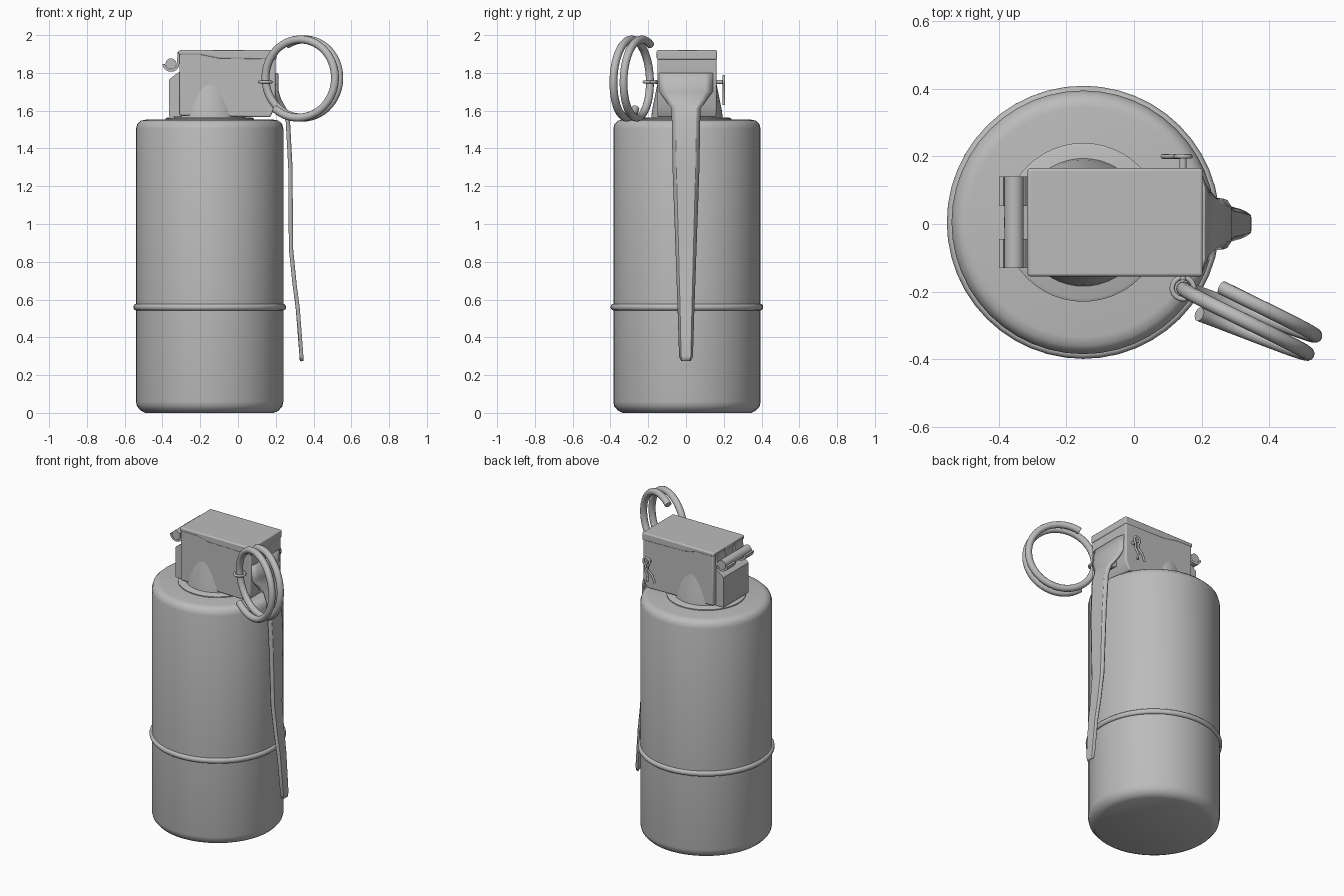
import bpy, bmesh, math
from mathutils import Vector, Matrix

if "Cube" in bpy.data.objects:
    bpy.data.objects.remove(bpy.data.objects["Cube"], do_unlink=True)

GREY = (0.5, 0.5, 0.5, 1)
metal = bpy.data.materials.new("plain_grey")
metal.use_nodes = True
metal.diffuse_color = GREY
metal.node_tree.nodes["Principled BSDF"].inputs["Base Color"].default_value = GREY

CX, CY = -0.15, 0.005


def finish(name, bm, angle=35, bevel=0):
    bmesh.ops.recalc_face_normals(bm, faces=bm.faces)
    mesh = bpy.data.meshes.new(name)
    bm.to_mesh(mesh)
    bm.free()
    mesh.materials.append(metal)
    ob = bpy.data.objects.new(name, mesh)
    bpy.context.collection.objects.link(ob)
    bpy.ops.object.select_all(action='DESELECT')
    ob.select_set(True)
    bpy.context.view_layer.objects.active = ob
    if bevel:
        mod = ob.modifiers.new("bevel", 'BEVEL')
        mod.width, mod.segments = bevel, 3
    bpy.ops.object.shade_smooth_by_angle(angle=math.radians(angle))
    return ob


def lathe(name, profile, sides=48):
    """Spin (radius, z) points about the can's axis."""
    bm = bmesh.new()
    rings = []
    for r, z in profile:
        rings.append([bm.verts.new((CX + r * math.cos(math.tau * i / sides),
                                    CY + r * math.sin(math.tau * i / sides), z))
                      for i in range(sides)])
    for a, b in zip(rings, rings[1:]):
        for i in range(sides):
            j = (i + 1) % sides
            bm.faces.new((a[i], a[j], b[j], b[i]))
    bm.faces.new(rings[0])
    bm.faces.new(rings[-1])
    return finish(name, bm)


def prism(name, outline, half, y=CY, bevel=0):
    """Extrude an (x, z) outline along y, to both sides of the given y."""
    bm = bmesh.new()
    face = bm.faces.new([bm.verts.new((x, y - half, z)) for x, z in outline])
    out = bmesh.ops.extrude_face_region(bm, geom=[face])
    verts = [v for v in out["geom"] if isinstance(v, bmesh.types.BMVert)]
    bmesh.ops.translate(bm, verts=verts, vec=(0, 2 * half, 0))
    return finish(name, bm, bevel=bevel)


def wire(name, points, radius, sides=12):
    """Round tube swept along a path, with flat end caps."""
    bm = bmesh.new()
    pts = [Vector(p) for p in points]
    rings = []
    normal = None
    for i, p in enumerate(pts):
        t = (pts[min(i + 1, len(pts) - 1)] - pts[max(i - 1, 0)]).normalized()
        normal = t.orthogonal() if normal is None else normal - t * normal.dot(t)
        normal.normalize()
        side = t.cross(normal)
        rings.append([bm.verts.new(p + radius * (normal * math.cos(math.tau * k / sides)
                                                 + side * math.sin(math.tau * k / sides)))
                      for k in range(sides)])
    for a, b in zip(rings, rings[1:]):
        for k in range(sides):
            j = (k + 1) % sides
            bm.faces.new((a[k], a[j], b[j], b[k]))
    bm.faces.new(rings[0])
    bm.faces.new(rings[-1])
    return finish(name, bm, angle=50)


# Can with rounded rims, and the bead around it
lathe("can_body", [(0.34, 0), (0.365, 0.012), (0.385, 0.035), (0.39, 0.06),
                   (0.39, 1.505), (0.383, 1.53), (0.365, 1.547), (0.34, 1.552)])
bead = [(0.39 + 0.014 * math.sin(a), 0.56 - 0.017 * math.cos(a))
        for a in (math.pi * i / 8 for i in range(9))]
lathe("can_bead", [(0.37, 0.543)] + bead + [(0.37, 0.577)])

# Collar and tapered neck under the fuze
lathe("collar", [(0.235, 1.545), (0.235, 1.558), (0.225, 1.563)])
lathe("neck", [(0.19, 1.555), (0.185, 1.6), (0.157, 1.74)])

# Fuze housing, its cover and the narrower rear block
prism("fuze_housing", [(-0.31, 1.575), (0.17, 1.565), (0.198, 1.62),
                       (0.198, 1.91), (-0.31, 1.91)], 0.157, bevel=0.008)
prism("fuze_cover", [(-0.315, 1.895), (-0.2, 1.895), (-0.1, 1.875), (0.203, 1.87),
                     (0.203, 1.92), (-0.315, 1.92)], 0.16, bevel=0.008)
prism("rear_block", [(-0.365, 1.57), (-0.3, 1.57), (-0.3, 1.81),
                     (-0.32, 1.8), (-0.365, 1.765)], 0.13)

# Hinge pin held by two curled hooks
PX, PZ = -0.355, 1.848
wire("hinge_pin", [(PX, CY - 0.135, PZ), (PX, CY + 0.135, PZ)], 0.029, 20)
arc = [math.radians(180 + 18 * i) for i in range(10)]
hook = ([(PX + 0.045 * math.cos(a), PZ + 0.042 * math.sin(a)) for a in arc]
        + [(PX + 0.05, 1.91), (PX + 0.036, 1.91)]
        + [(PX + 0.031 * math.cos(a), PZ + 0.03 * math.sin(a)) for a in reversed(arc)])
for name, s in (("front_hinge_hook", -1), ("back_hinge_hook", 1)):
    prism(name, hook, 0.043, CY + s * 0.092)

# Safety lever: a strip with folded edges, given as (x, z, half width)
path = [(0.207, 1.80, 0.142), (0.21, 1.70, 0.14), (0.222, 1.66, 0.11),
        (0.25, 1.61, 0.075), (0.27, 1.54, 0.072), (0.283, 1.3, 0.068),
        (0.286, 0.87, 0.052), (0.305, 0.68, 0.045), (0.322, 0.55, 0.04),
        (0.341, 0.3, 0.032), (0.342, 0.275, 0.02)]
bm = bmesh.new()
rows = [[bm.verts.new((x - fold, w * k, z)) for k, fold in
         ((-1, 0.012), (-0.72, 0), (0.72, 0), (1, 0.012))] for x, z, w in path]
for a, b in zip(rows, rows[1:]):
    for i in range(3):
        bm.faces.new((a[i], a[i + 1], b[i + 1], b[i]))
lever = finish("safety_lever", bm, angle=25)
thick = lever.modifiers.new("thickness", 'SOLIDIFY')
thick.thickness, thick.offset = 0.012, 0

# Bracket joining the lever head to the housing
prism("lever_bracket", [(0.19, 1.79), (0.205, 1.79), (0.208, 1.68),
                        (0.24, 1.61), (0.22, 1.6), (0.19, 1.62)], 0.07)

# Split pull ring: a coil of about one and three quarter turns
centre = Vector((0.335, -0.275, 1.77))
along, across = Vector((0.917, -0.4, 0)), Vector((0.4, 0.917, 0))
coil = []
STEPS = 90
for i in range(STEPS + 1):
    t = i / STEPS
    a = math.radians(115 - 610 * t + 5)
    depth = 0.058 * (0.5 - t) * 1.7
    coil.append(centre + 0.207 * (along * math.cos(a) + Vector((0, 0, math.sin(a))))
                + across * depth)
wire("pull_ring", coil, 0.021)

# Pin through the housing, with an eye around the ring
PIN_X, PIN_Z = 0.145, 1.752
wire("safety_pin", [(PIN_X, -0.165, PIN_Z), (PIN_X, 0.205, PIN_Z)], 0.011)
eye = [(PIN_X + 0.032 * math.cos(a), -0.19 + 0.032 * math.sin(a), PIN_Z)
       for a in (math.tau * i / 24 for i in range(25))]
wire("pin_eye", eye, 0.008, 8)

# Hairpin clip: open loop at the top and two splayed legs
loop = [(PIN_X - 0.022 * math.sin(a), 0.2, PIN_Z + 0.005 - 0.026 * math.cos(a))
        for a in (math.radians(25 + 31 * i) for i in range(11))]
clip = [(0.085, 0.2, 1.635), (0.105, 0.2, 1.68), (0.135, 0.2, 1.705)]
clip = clip + loop + [(0.155, 0.2, 1.7), (0.135, 0.2, 1.67), (0.14, 0.2, 1.63)]
wire("hairpin_clip", clip, 0.007, 8)
